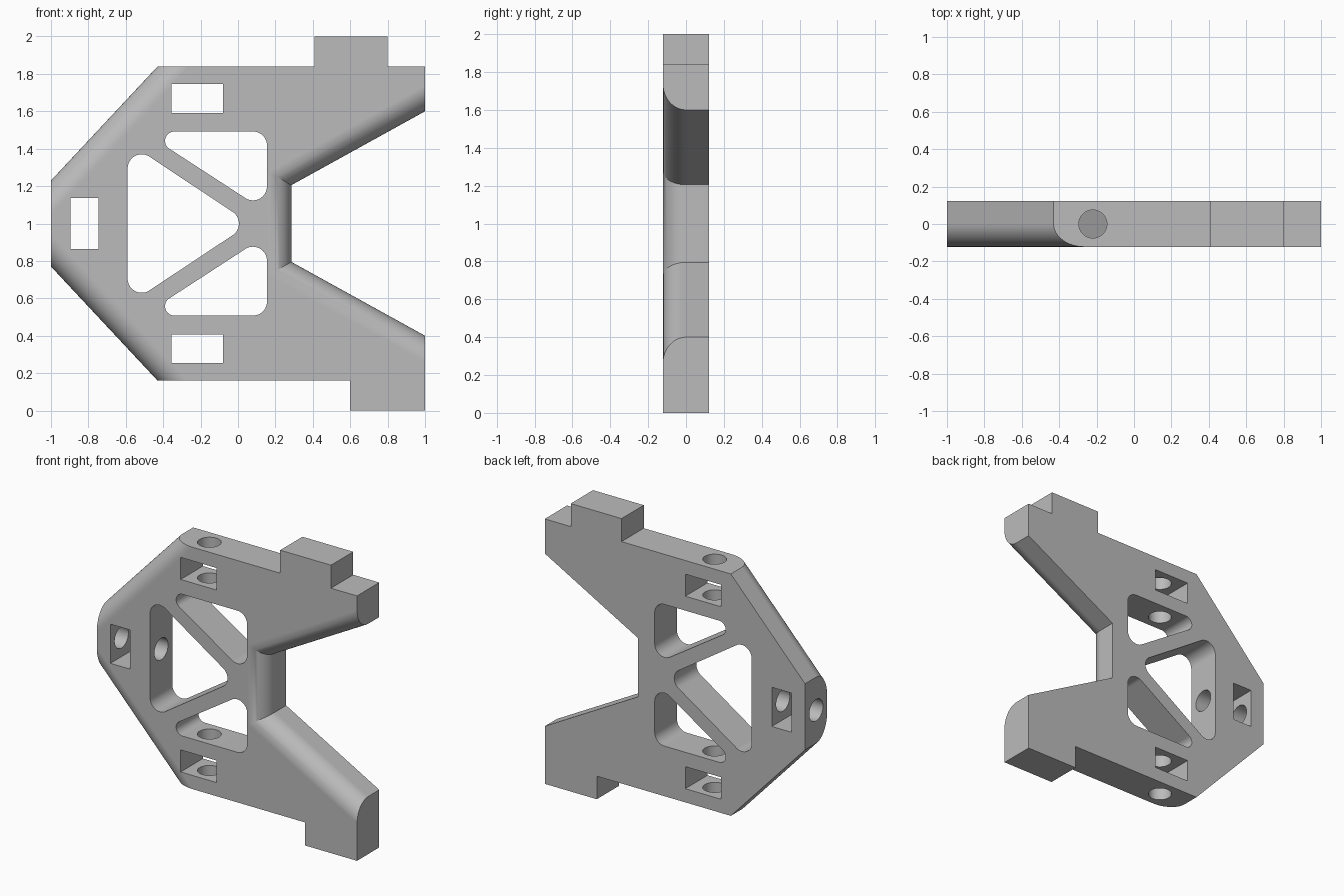
import bpy, bmesh
from math import sin, cos, pi, radians
from mathutils import Vector, Matrix
from mathutils.geometry import convex_hull_2d, intersect_line_line_2d

cube = bpy.data.objects.get("Cube")
if cube:
    bpy.data.objects.remove(cube, do_unlink=True)

HALF = 0.122      # half the plate thickness
ROUND = 0.122     # radius of the rounded front edges
MID = 1.0         # height of the mirror plane

grey = bpy.data.materials.new("plain grey")
grey.use_nodes = True
grey.diffuse_color = (0.5, 0.5, 0.5, 1)
grey.node_tree.nodes["Principled BSDF"].inputs["Base Color"].default_value = (0.5, 0.5, 0.5, 1)


def loft(name, layers):
    """Solid skinned through (y, outline) layers, each outline in x and z."""
    bm = bmesh.new()
    rings = [[bm.verts.new((x, y, z)) for x, z in pts] for y, pts in layers]
    bm.faces.new(rings[0])
    bm.faces.new(rings[-1][::-1])
    for a, b in zip(rings, rings[1:]):
        n = len(a)
        for i in range(n):
            j = (i + 1) % n
            bm.faces.new((a[i], b[i], b[j], a[j]))
    bmesh.ops.recalc_face_normals(bm, faces=bm.faces)
    return finish(name, bm)


def finish(name, bm):
    mesh = bpy.data.meshes.new(name)
    bm.to_mesh(mesh)
    bm.free()
    mesh.materials.append(grey)
    obj = bpy.data.objects.new(name, mesh)
    bpy.context.collection.objects.link(obj)
    return obj


def cut(target, cutter):
    """Subtract the cutter and discard it."""
    cutter.hide_render = True
    bpy.context.view_layer.objects.active = target
    mod = target.modifiers.new("cut", 'BOOLEAN')
    mod.operation = 'DIFFERENCE'
    mod.solver = 'EXACT'
    mod.object = cutter
    bpy.ops.object.modifier_apply(modifier=mod.name)
    bpy.data.objects.remove(cutter, do_unlink=True)


def inset(points, edges, d):
    """Move the listed edges of the outline inward by d."""
    lines = []
    for i, p in enumerate(points):
        a, b = Vector(p), Vector(points[(i + 1) % len(points)])
        t = (b - a).normalized()
        shift = Vector((-t.y, t.x)) * (d if i in edges else 0)
        lines.append((a + shift, t))
    out = []
    for i, (p, t) in enumerate(lines):
        q, u = lines[i - 1]
        s = ((p - q).x * t.y - (p - q).y * t.x) / (u.x * t.y - u.y * t.x)
        out.append(q + u * s)
    return out


def window(corners):
    """Cutter with rounded corners, each given as x, z, radius."""
    pts = [Vector((x + r * cos(k * pi / 24), z + r * sin(k * pi / 24)))
           for x, z, r in corners for k in range(48)]
    hull = [pts[i] for i in convex_hull_2d(pts)]
    return loft("window_cutter", [(-0.3, hull), (0.3, hull)])


def slot(x0, x1, z0, z1):
    pts = [(x0, z0), (x1, z0), (x1, z1), (x0, z1)]
    return loft("slot_cutter", [(-0.3, pts), (0.3, pts)])


def bore(start, end):
    a, b = Vector(start), Vector(end)
    turn = (b - a).to_track_quat('Z', 'Y').to_matrix().to_4x4()
    bm = bmesh.new()
    bmesh.ops.create_cone(bm, cap_ends=True, segments=48, radius1=0.075, radius2=0.075,
                          depth=(b - a).length,
                          matrix=Matrix.Translation((a + b) / 2) @ turn)
    return finish("bore_cutter", bm)


# Plate outline with the open jaw on +x and slanted corners on -x
outline = [(-1, .77), (-.43, .16), (.6, .16), (.6, 0), (1, 0), (1, .4),
           (.285, .795), (.285, 1.205), (1, 1.6), (1, 1.84), (.8, 1.84), (.8, 2),
           (.41, 2), (.41, 1.84), (-.43, 1.84), (-1, 1.23)]
rounded = {0, 5, 6, 7, 14}

# Front edges of the slants and jaw roll over in a quarter circle
layers = [(HALF, outline)]
STEPS = 12
for k in range(STEPS + 1):
    a = k / STEPS * pi / 2
    layers.append((ROUND - HALF - ROUND * sin(a),
                   inset(outline, rounded, ROUND * (1 - cos(a)))))
plate = loft("bracket_plate", layers)

# Three triangular windows
cut(plate, window([(-.515, 1.295, .075), (-.515, .705, .075), (-.07, MID, .075)]))
for side in (1, -1):
    cut(plate, window([(x, MID + side * h, r) for x, h, r in
                       ((.08, .417, .075), (.08, .199, .075), (-.34, .442, .05))]))

# Nut slots
cut(plate, slot(-.895, -.745, .865, 1.137))
cut(plate, slot(-.355, -.08, 1.592, 1.745))
cut(plate, slot(-.355, -.08, .255, .408))

# Screw bores from the edges into the windows
cut(plate, bore((-1.1, 0, MID), (-.5, 0, MID)))
for side in (1, -1):
    cut(plate, bore((-.22, 0, MID + side * .95), (-.22, 0, MID + side * .42)))

# Smooth curves, crisp edges
bpy.ops.object.select_all(action='DESELECT')
plate.select_set(True)
bpy.context.view_layer.objects.active = plate
bpy.ops.object.shade_smooth_by_angle(angle=radians(25))
weighted = plate.modifiers.new("even shading", 'WEIGHTED_NORMAL')
weighted.keep_sharp = True
